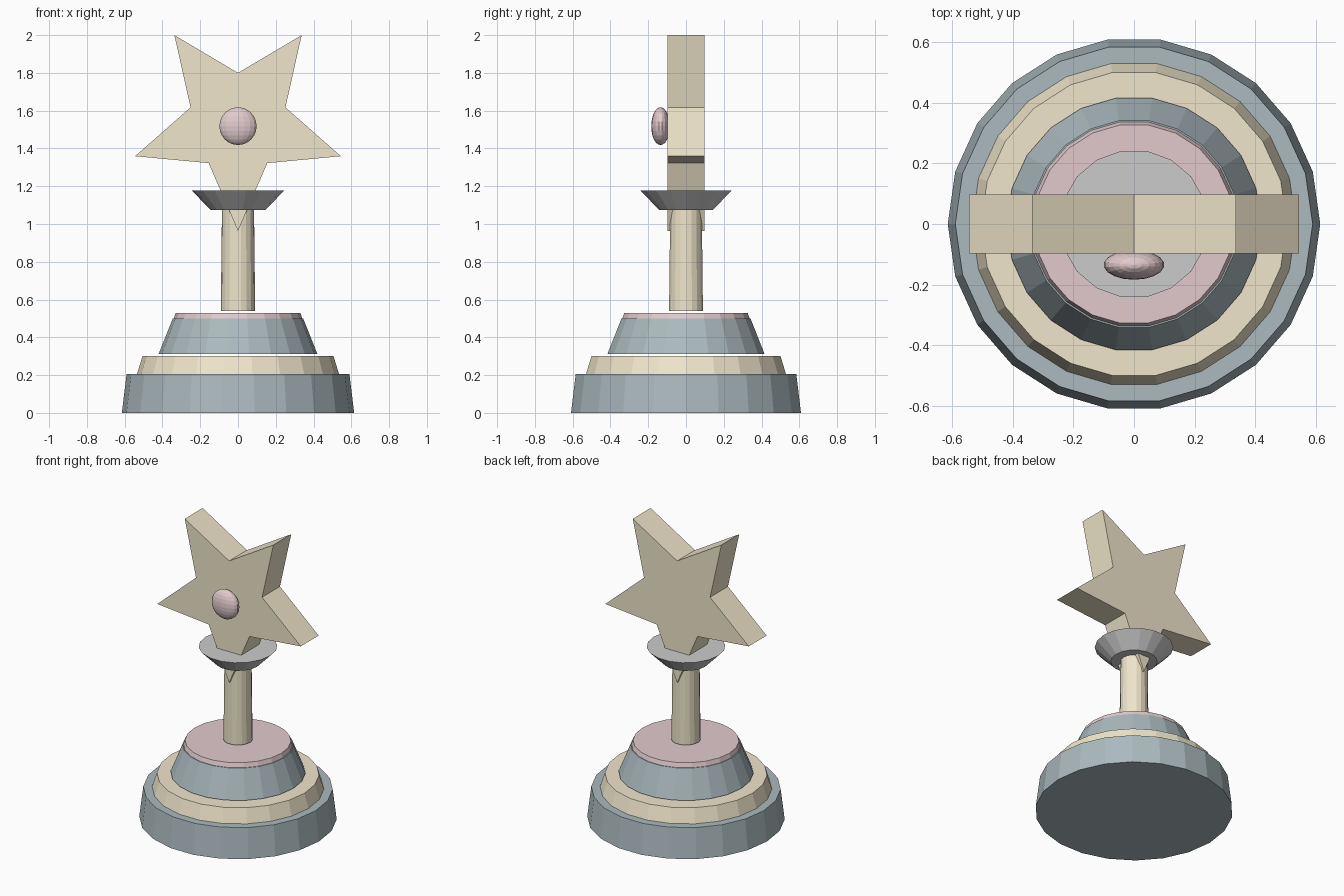
import bpy, bmesh, math
from mathutils import Matrix

if "Cube" in bpy.data.objects:
    bpy.data.objects.remove(bpy.data.objects["Cube"])


def material(name, rgb):
    m = bpy.data.materials.new(name)
    m.diffuse_color = (*rgb, 1)
    m.use_nodes = True
    m.node_tree.nodes["Principled BSDF"].inputs["Base Color"].default_value = m.diffuse_color
    return m


BLUE = material("slate_blue", (0.41, 0.49, 0.52))
CREAM = material("cream", (0.87, 0.79, 0.60))
PINK = material("dusty_pink", (0.76, 0.59, 0.61))


def finish(name, bm, mat):
    bmesh.ops.recalc_face_normals(bm, faces=bm.faces)
    mesh = bpy.data.meshes.new(name)
    bm.to_mesh(mesh)
    bm.free()
    ob = bpy.data.objects.new(name, mesh)
    bpy.context.collection.objects.link(ob)
    if mat:
        mesh.materials.append(mat)
    return ob


def tier(name, sides, z0, z1, r0, r1, mat=None):
    """Flat-faced, capped frustum with a vertex on the +x axis."""
    bm = bmesh.new()
    rings = []
    for z, r in ((z0, r0), (z1, r1)):
        rings.append([bm.verts.new((r * math.cos(math.tau * i / sides),
                                    r * math.sin(math.tau * i / sides), z))
                      for i in range(sides)])
    low, high = rings
    bm.faces.new(low[::-1])
    bm.faces.new(high)
    for i in range(sides):
        j = (i + 1) % sides
        bm.faces.new((low[i], low[j], high[j], high[i]))
    return finish(name, bm, mat)


# Stepped base
tier("base_plinth", 22, 0.0, 0.205, 0.615, 0.59, BLUE)
tier("base_band", 22, 0.205, 0.302, 0.535, 0.505, CREAM)
tier("base_upper", 22, 0.312, 0.50, 0.42, 0.345, BLUE)
tier("base_cap", 22, 0.50, 0.53, 0.34, 0.33, PINK)

# Column and flared collar
tier("column", 18, 0.54, 1.075, 0.091, 0.085, CREAM)
tier("collar", 18, 1.075, 1.177, 0.145, 0.245)

# Five-pointed star, one point down into the collar
bm = bmesh.new()
outline = []
for i in range(10):
    r = 0.573 if i % 2 == 0 else 0.264
    a = -math.pi / 2 + i * math.pi / 5
    outline.append(bm.verts.new((r * math.cos(a), -0.097, 1.536 + r * math.sin(a))))
face = bm.faces.new(outline)
ext = bmesh.ops.extrude_face_region(bm, geom=[face], use_keep_orig=True)
moved = [g for g in ext["geom"] if isinstance(g, bmesh.types.BMVert)]
bmesh.ops.translate(bm, verts=moved, vec=(0, 0.194, 0))
finish("star", bm, CREAM)

# Flattened boss on the star's front face
bm = bmesh.new()
bmesh.ops.create_uvsphere(bm, u_segments=18, v_segments=12, radius=0.1,
                          matrix=Matrix.Translation((0, -0.135, 1.518))
                          @ Matrix.Diagonal((1, 0.49, 1, 1)))
finish("star_boss", bm, PINK)
